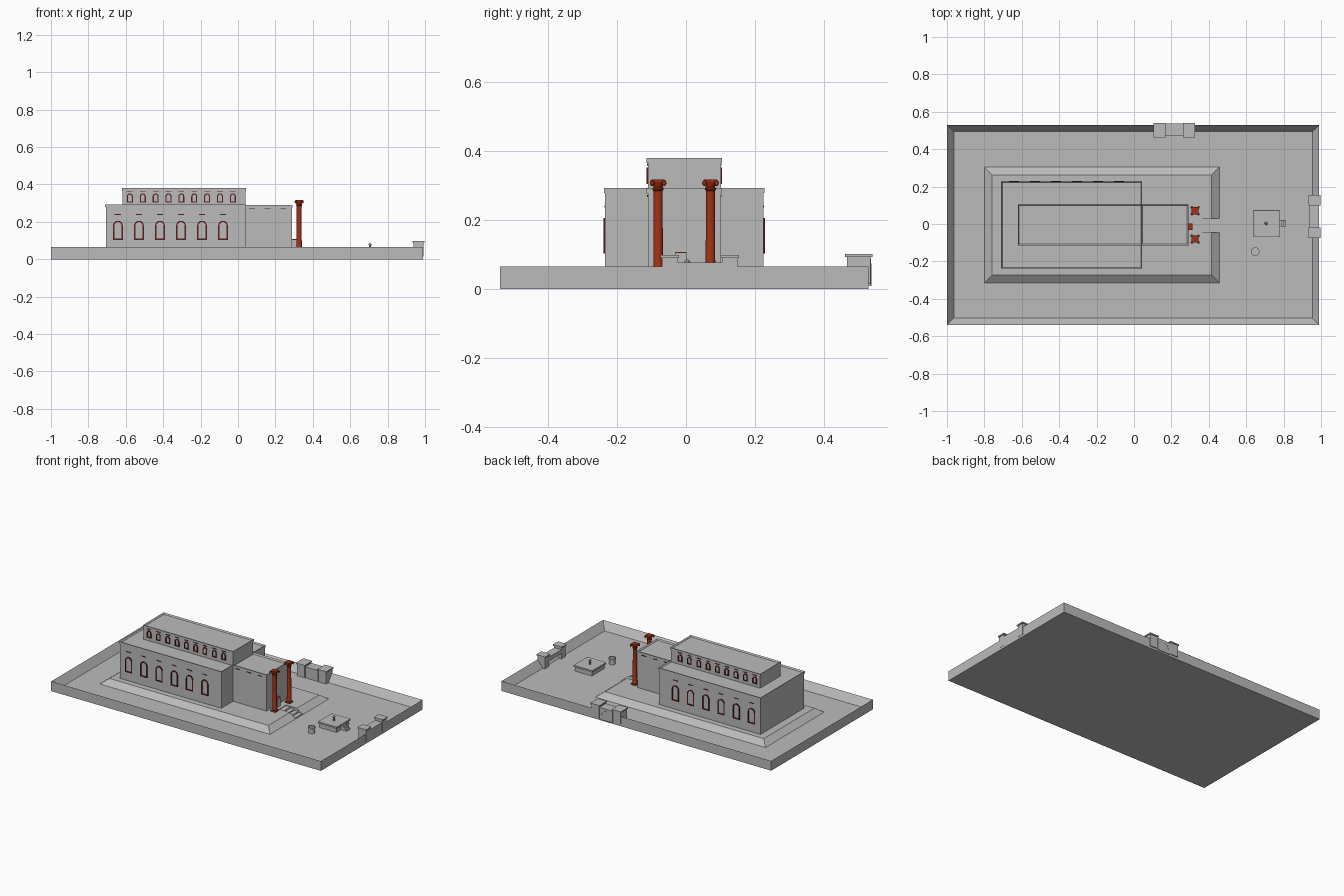
import bpy, bmesh, math
from mathutils import Vector

if "Cube" in bpy.data.objects:
    bpy.data.objects.remove(bpy.data.objects["Cube"])


def material(name, rgb):
    m = bpy.data.materials.new(name)
    m.use_nodes = True
    m.diffuse_color = (*rgb, 1)
    m.node_tree.nodes["Principled BSDF"].inputs["Base Color"].default_value = (*rgb, 1)
    return m


STONE = material("grey stone", (0.5, 0.5, 0.5))
RUST = material("rust red", (0.34, 0.03, 0.007))
MAROON = material("dark maroon", (0.1, 0.01, 0.012))

CY = -0.005      # centre line of the building
FLOOR = 0.015    # courtyard level
DECK = 0.047     # platform level


def finish(bm, name, mat):
    bmesh.ops.recalc_face_normals(bm, faces=bm.faces)
    me = bpy.data.meshes.new(name)
    bm.to_mesh(me)
    bm.free()
    me.materials.append(mat)
    ob = bpy.data.objects.new(name, me)
    bpy.context.collection.objects.link(ob)
    return ob


def box(name, x, y, z, mat=STONE, rim=0, sink=0, taper=0):
    """Box from three ranges; optional sunken top with a rim, or tapered sides."""
    bm = bmesh.new()
    bmesh.ops.create_cube(bm, size=1)
    lo, hi = Vector((x[0], y[0], z[0])), Vector((x[1], y[1], z[1]))
    for v in bm.verts:
        top = v.co.z > 0
        sx, sy = math.copysign(1, v.co.x), math.copysign(1, v.co.y)
        v.co = Vector([lo[i] + (v.co[i] + 0.5) * (hi[i] - lo[i]) for i in range(3)])
        if top:
            v.co.x -= sx * taper
            v.co.y -= sy * taper
    if rim:
        bm.normal_update()
        top = max(bm.faces, key=lambda f: f.calc_center_median().z)
        bmesh.ops.inset_region(bm, faces=[top], thickness=rim)
        bmesh.ops.translate(bm, verts=top.verts, vec=(0, 0, -sink))
    return finish(bm, name, mat)


def span(c, half):
    return (c - half, c + half)


def lathe(name, x, y, profile, mat, sides=24):
    bm = bmesh.new()
    rings = []
    for r, z in profile:
        rings.append([bm.verts.new((x + r * math.cos(a), y + r * math.sin(a), z))
                      for a in [2 * math.pi * i / sides for i in range(sides)]])
    for a, b in zip(rings, rings[1:]):
        for i in range(sides):
            j = (i + 1) % sides
            bm.faces.new((a[i], a[j], b[j], b[i]))
    bm.faces.new(rings[0])
    bm.faces.new(rings[-1])
    ob = finish(bm, name, mat)
    bpy.ops.object.select_all(action="DESELECT")
    ob.select_set(True)
    bpy.context.view_layer.objects.active = ob
    bpy.ops.object.shade_smooth_by_angle(angle=math.radians(35))
    return ob


def arch_points(w, z0, z1):
    """Outline of a round-headed opening, in width and height."""
    r = w / 2
    head = [(r * math.cos(math.pi * i / 8), z1 - r + r * math.sin(math.pi * i / 8))
            for i in range(9)]
    return [(r, z0)] + head + [(-r, z0)]


def arch_frame(name, x, y, side, w, z0, z1, t, depth=0.004):
    """Closed arched band standing proud of a wall facing side * y."""
    bm = bmesh.new()
    outer = [bm.verts.new((x + u, y, z)) for u, z in arch_points(w, z0, z1)]
    inner = [bm.verts.new((x + u, y, z))
             for u, z in arch_points(w - 2 * t, z0 + t, z1 - t)]
    n = len(outer)
    for i in range(n):
        j = (i + 1) % n
        bm.faces.new((outer[i], outer[j], inner[j], inner[i]))
    ext = bmesh.ops.extrude_face_region(bm, geom=bm.faces[:])
    moved = [g for g in ext["geom"] if isinstance(g, bmesh.types.BMVert)]
    bmesh.ops.translate(bm, verts=moved, vec=(0, side * depth, 0))
    return finish(bm, name, MAROON)


# Walled courtyard
box("courtyard", (-1, 0.99), span(CY, 0.535), (0, 0.065), rim=0.052, sink=0.065 - FLOOR)

# Sloped platform with a notch for the stairs
platform = box("platform", (-0.8, 0.457), span(CY, 0.31), (FLOOR, DECK), taper=0.042)
cutter = box("stair_cutter", (0.335, 0.6), span(CY - 0.003, 0.037), (FLOOR + 0.001, 0.2))
cutter.hide_render = True
cut = platform.modifiers.new("notch", "BOOLEAN")
cut.operation, cut.object, cut.solver = "DIFFERENCE", cutter, "EXACT"
bpy.context.view_layer.objects.active = platform
bpy.ops.object.modifier_apply(modifier="notch")
bpy.data.objects.remove(cutter)
for i in range(4):
    box(f"platform_step_{i}", (0.33, 0.457 - i * 0.03), span(CY - 0.003, 0.037),
        (FLOOR, FLOOR + 0.007 * (i + 1)))


# Building blocks, each a wall body under a rimmed cornice
def block(name, x, half, z0, z1, lip):
    box(name + "_walls", x, span(CY, half), (z0, z1 - 0.014))
    box(name + "_cornice", (x[0] - lip, x[1] + lip), span(CY, half + lip),
        (z1 - 0.014, z1), rim=0.009, sink=0.009)


HALL, UPPER, PORCH = 0.23, 0.106, 0.106
block("hall", (-0.707, 0.041), HALL, DECK, 0.293, 0.003)
block("clerestory", (-0.618, 0.041), UPPER, 0.28, 0.38, 0.003)
block("porch", (0.041, 0.288), PORCH, DECK, 0.291, 0.003)

# Arched windows and slot marks on both long sides
for side, label in ((-1, "front"), (1, "back")):
    def dash(name, x, half, z, w):
        y = CY + side * half
        box(f"{label}_{name}", span(x, w / 2), sorted((y, y + side * 0.002)),
            span(z, 0.0025), MAROON)

    for i in range(6):
        x = -0.642 + i * 0.1124
        arch_frame(f"{label}_hall_window_{i}", x, CY + side * HALL, side,
                   0.052, 0.103, 0.206, 0.007)
        dash(f"hall_slot_{i}", x, HALL, 0.239, 0.034)
    for i in range(9):
        x = -0.578 + i * 0.0688
        arch_frame(f"{label}_upper_window_{i}", x, CY + side * UPPER, side,
                   0.032, 0.304, 0.352, 0.006)
        dash(f"upper_slot_{i}", x, UPPER, 0.361, 0.03)
    for i in range(3):
        dash(f"porch_slot_{i}", 0.075 + i * 0.083, PORCH, 0.27, 0.03)

# Small doorway in front of the porch
box("doorway", (0.288, 0.313), span(-0.015, 0.016), (DECK, 0.104))
box("doorway_lintel", (0.288, 0.314), span(-0.015, 0.017), (0.104, 0.107), RUST)

# Pair of free-standing columns with scrolled capitals
for side, label in ((-1, "right"), (1, "left")):
    x, y = 0.327, CY + side * 0.076
    box(f"{label}_column_plinth", span(x, 0.017), span(y, 0.017), (DECK, 0.056), RUST)
    lathe(f"{label}_column", x, y,
          [(0.016, 0.056), (0.016, 0.062), (0.014, 0.066), (0.013, 0.285), (0.016, 0.288),
           (0.016, 0.293), (0.013, 0.296), (0.019, 0.31)], RUST)
    box(f"{label}_column_abacus", span(x, 0.019), span(y, 0.019), (0.31, 0.318), RUST)
    for i in range(4):
        a = math.pi / 4 + i * math.pi / 2
        lathe(f"{label}_column_scroll_{i}", x + 0.025 * math.cos(a), y + 0.025 * math.sin(a),
              [(0.002, 0.299), (0.006, 0.303), (0.007, 0.308), (0.005, 0.314), (0.002, 0.316)],
              RUST, 10)


# Gate pillars with flat caps
def pillar(name, x, y, z):
    box(name, (x[0] + 0.005, x[1] - 0.005), (y[0] + 0.005, y[1] - 0.005), (FLOOR, z - 0.008))
    box(name + "_cap", x, y, (z - 0.008, z))


for i, y in enumerate((-0.047, 0.127)):
    pillar(f"east_gate_pillar_{i}", (0.932, 0.997), span(y, 0.027), 0.098)
box("east_gate_sill", (0.938, 0.99), (-0.025, 0.105), (0.05, 0.077))
for i, x in enumerate((0.136, 0.294)):
    pillar(f"back_gate_pillar_{i}", span(x, 0.033), (0.462, 0.541), 0.101)
box("back_gate_panel", (0.168, 0.262), (0.47, 0.537), (0.01, 0.088))
arch = arch_frame("back_gate_arch", 0.215, 0.536, 1, 0.07, 0.008, 0.074, 0.004, 0.002)
arch.data.materials[0] = STONE

# Altar with rimmed slab, finial and side steps
box("altar_body", (0.646, 0.77), (-0.063, 0.069), (FLOOR, 0.048))
box("altar_slab", (0.638, 0.777), (-0.07, 0.076), (0.044, 0.055), rim=0.008, sink=0.003)
lathe("altar_finial", 0.706, 0.003,
      [(0.006, 0.05), (0.005, 0.072), (0.008, 0.077), (0.008, 0.081), (0.003, 0.086)],
      STONE, 12)
for i in range(3):
    box(f"altar_step_{i}", (0.77, 0.812 - i * 0.012), (-0.014, 0.022),
        (FLOOR, 0.026 + i * 0.01))

# Round well
lathe("well", 0.648, -0.148,
      [(0.02, FLOOR), (0.02, 0.045), (0.023, 0.047), (0.023, 0.055), (0.018, 0.055),
       (0.018, 0.05)], STONE)
